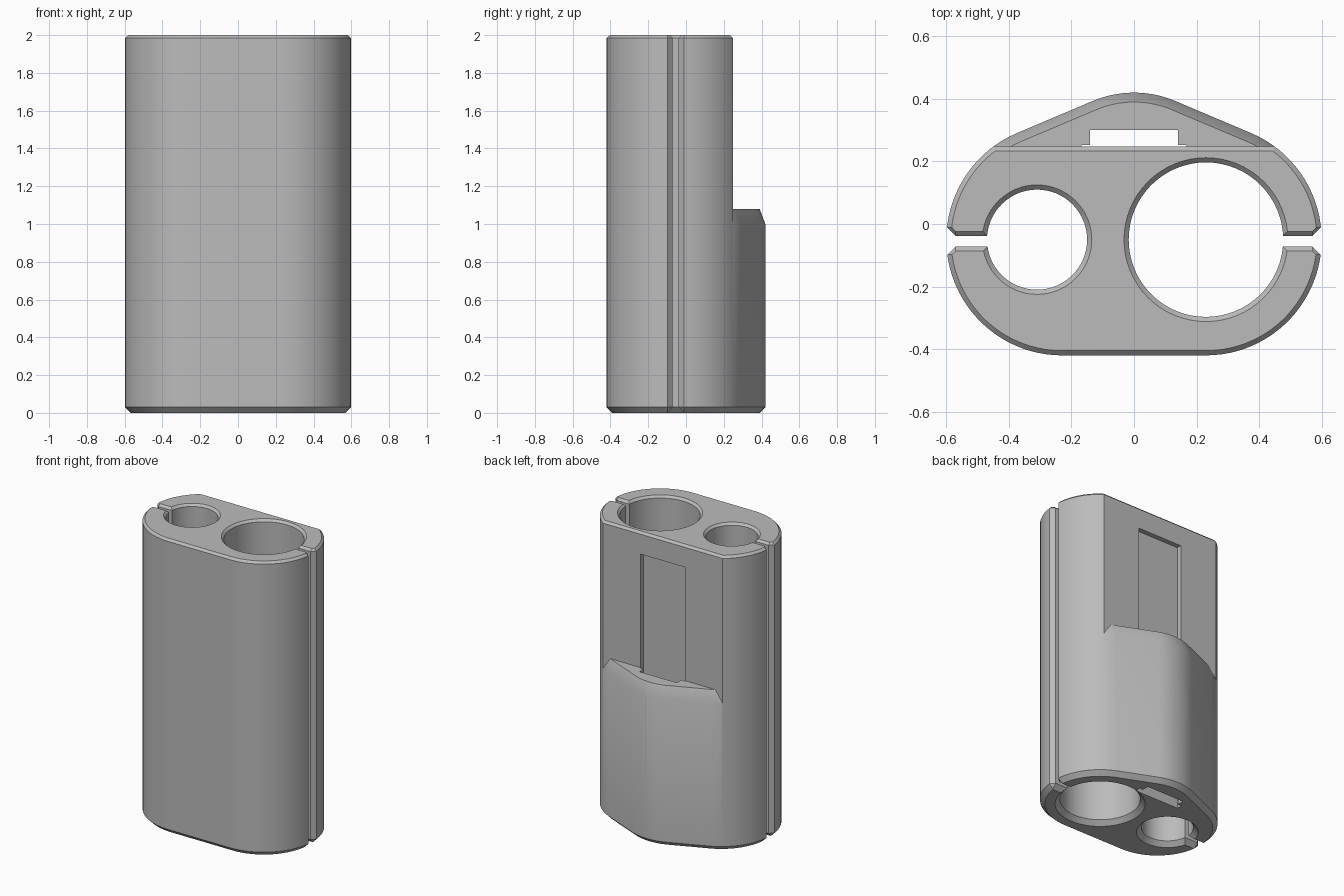
import bpy, bmesh
from math import sin, cos, asin, pi, radians

cube = bpy.data.objects.get("Cube")
if cube:
    bpy.data.objects.remove(cube, do_unlink=True)

HEIGHT, MID_Y, BACK_Y = 2.0, -0.05, 0.248
TOP_CHAMFER, BASE_CHAMFER = 0.015, 0.03

grey = bpy.data.materials.new("plain grey")
grey.use_nodes = True
colour = (0.5, 0.5, 0.5, 1)
grey.diffuse_color = colour
grey.node_tree.nodes["Principled BSDF"].inputs["Base Color"].default_value = colour


def loft(name, rings):
    """Solid skinned through matching rings of 3D points."""
    bm = bmesh.new()
    loops = [[bm.verts.new(p) for p in ring] for ring in rings]
    n = len(loops[0])
    for a, b in zip(loops, loops[1:]):
        for i in range(n):
            j = (i + 1) % n
            bm.faces.new((a[i], a[j], b[j], b[i]))
    bm.faces.new(loops[0])
    bm.faces.new(loops[-1])
    bmesh.ops.recalc_face_normals(bm, faces=bm.faces)
    mesh = bpy.data.meshes.new(name)
    bm.to_mesh(mesh)
    bm.free()
    obj = bpy.data.objects.new(name, mesh)
    mesh.materials.append(grey)
    bpy.context.collection.objects.link(obj)
    return obj


def stack(name, outline, levels):
    """Loft of outline(offset) at each (z, offset) level."""
    return loft(name, [[(x, y, z) for x, y in outline(d)] for z, d in levels])


def box(name, x, y0, y1, z0, z1):
    ring = [(-x, y0), (x, y0), (x, y1), (-x, y1)]
    return stack(name, lambda d: ring, [(z0, 0), (z1, 0)])


def subtract(target, cutter):
    mod = target.modifiers.new("cut", "BOOLEAN")
    mod.operation, mod.solver, mod.object = "DIFFERENCE", "EXACT", cutter
    bpy.context.view_layer.objects.active = target
    bpy.ops.object.modifier_apply(modifier=mod.name)
    bpy.data.objects.remove(cutter, do_unlink=True)


def arc(cx, cy, r, a0, a1, steps):
    angles = [radians(a0 + (a1 - a0) * i / steps) for i in range(steps + 1)]
    return [(cx + r * cos(a), cy + r * sin(a)) for a in angles]


def body_outline(d):
    """Rounded sides, flat front and a softly peaked back, inset by d."""
    tangent = 66.8
    right = arc(0.23, MID_Y, 0.37 - d, -90, tangent, 40)
    right += arc(0, 0.08, 0.34 - d, tangent, 90, 8)
    return right + [(-x, y) for x, y in reversed(right[:-1])]


# Main body with chamfered ends
body = stack("holder_body", body_outline, [
    (0, BASE_CHAMFER), (BASE_CHAMFER, 0),
    (HEIGHT - TOP_CHAMFER, 0), (HEIGHT, TOP_CHAMFER)])

# Flat upper back, leaving a hump with a sloped shoulder below it
side = [(BACK_Y, 0.94), (0.6, 0.94), (0.6, 2.1), (BACK_Y - 0.115, 2.1),
        (BACK_Y, HEIGHT - TOP_CHAMFER)]
back_cut = loft("back_cut", [[(x, y, z) for y, z in side] for x in (-0.8, 0.8)])
hump = stack("hump_shape", body_outline, [(0.8, -0.075), (1.08, 0.03)])
subtract(back_cut, hump)
subtract(body, back_cut)

# Stepped clip channel: wide plate recess and narrower slot through the hump
subtract(body, box("plate_recess", 0.168, 0.215, 0.252, -0.1, 1.85))
subtract(body, box("hump_slot", 0.14, 0.235, 0.30, -0.1, 1.2))

# Vertical bores and side slits, flared at both ends
EXTRA = 0.02
flare = [(-EXTRA, BASE_CHAMFER + EXTRA), (BASE_CHAMFER, 0),
         (HEIGHT - TOP_CHAMFER, 0), (HEIGHT + EXTRA, TOP_CHAMFER + EXTRA)]
for name, x, r in (("small_bore", -0.31, 0.16), ("large_bore", 0.23, 0.247)):
    subtract(body, stack(
        name, lambda d: arc(x, MID_Y, r + d, 0, 354.375, 63), flare))

for name, s in (("left_slit", 1), ("right_slit", -1)):
    def slit(d):
        w = 0.0165 + d
        upper = [(0.4, w), (0.57, w), (0.7, w + 0.13)]
        ring = upper + [(x, -y) for x, y in reversed(upper)]
        return [(s * x, y - 0.055) for x, y in ring]
    subtract(body, stack(name, slit, flare))

# Smooth curved walls, crisp edges
bpy.ops.object.select_all(action="DESELECT")
body.select_set(True)
bpy.context.view_layer.objects.active = body
bpy.ops.object.shade_smooth_by_angle(angle=radians(25))
